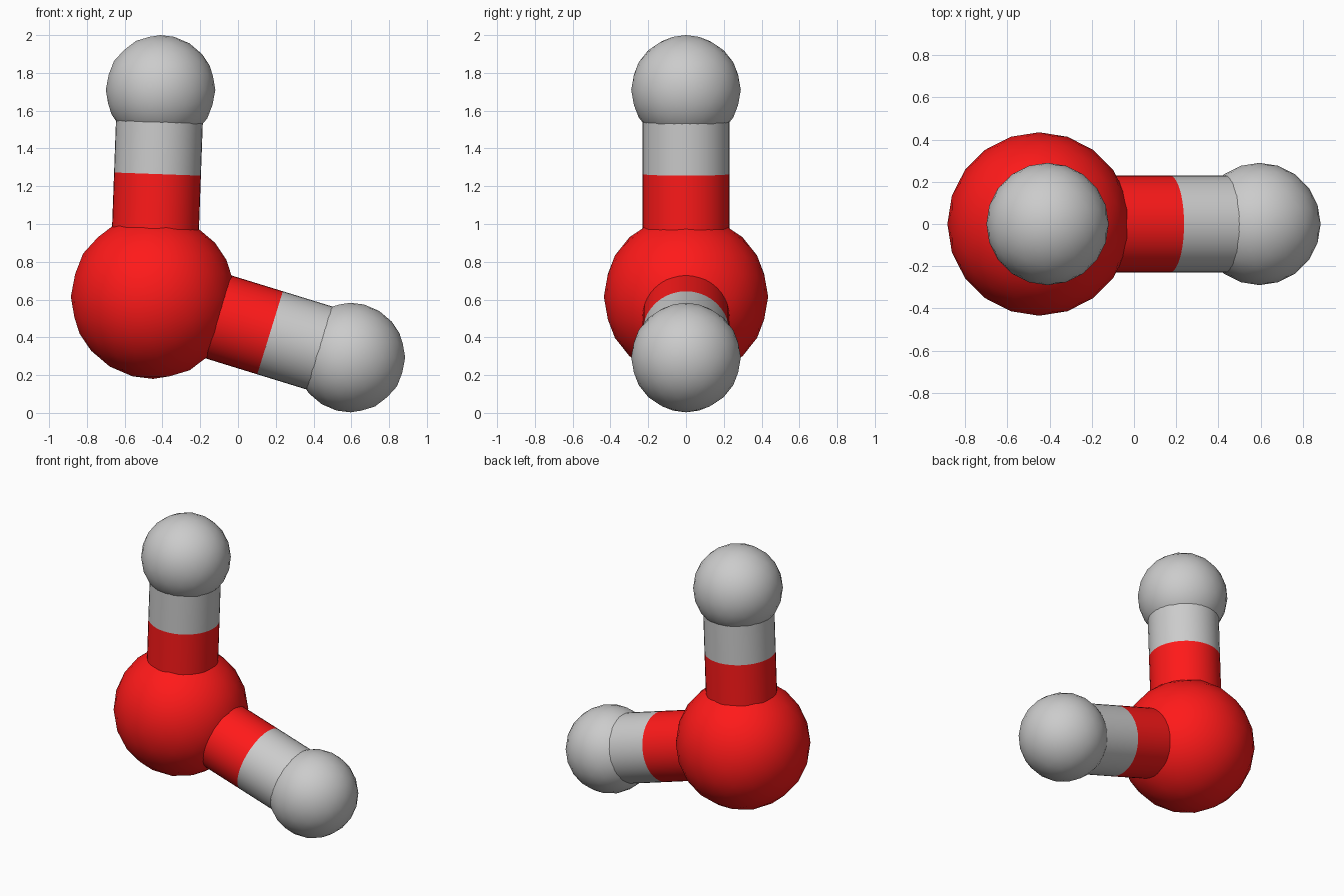
import bpy
import math
from mathutils import Vector

if "Cube" in bpy.data.objects:
    bpy.data.objects.remove(bpy.data.objects["Cube"])

OXYGEN = Vector((-0.45, 0, 0.615))
HYDROGENS = {"upper": Vector((-0.41, 0, 1.71)), "side": Vector((0.595, 0, 0.293))}
BOND_RADIUS = 0.23
SPLIT = 0.593  # where the bond changes colour, as a fraction of its length

red = bpy.data.materials.new("red")
red.diffuse_color = (1.0, 0.01, 0.01, 1)
red.use_nodes = True
red.node_tree.nodes["Principled BSDF"].inputs["Base Color"].default_value = red.diffuse_color


def finish(name, material):
    obj = bpy.context.object
    obj.name = name
    if material:
        obj.data.materials.append(material)
    return obj


def atom(name, centre, radius, material=None):
    bpy.ops.mesh.primitive_ico_sphere_add(subdivisions=3, radius=radius, location=centre)
    bpy.ops.object.shade_smooth()
    return finish(name, material)


def tube(name, start, end, material=None):
    # open-ended: both ends are buried in an atom or meet the other half
    axis = end - start
    bpy.ops.mesh.primitive_cylinder_add(
        vertices=40, radius=BOND_RADIUS, depth=axis.length, end_fill_type='NOTHING',
        location=(start + end) / 2, rotation=axis.to_track_quat('Z', 'Y').to_euler())
    bpy.ops.object.shade_smooth_by_angle(angle=math.radians(30))
    return finish(name, material)


# central atom
atom("oxygen_atom", OXYGEN, 0.435, red)

# each small atom with its two-coloured bond
for label, centre in HYDROGENS.items():
    split = OXYGEN.lerp(centre, SPLIT)
    atom(label + "_hydrogen_atom", centre, 0.29)
    tube(label + "_bond_red_half", OXYGEN, split, red)
    tube(label + "_bond_grey_half", split, centre)
